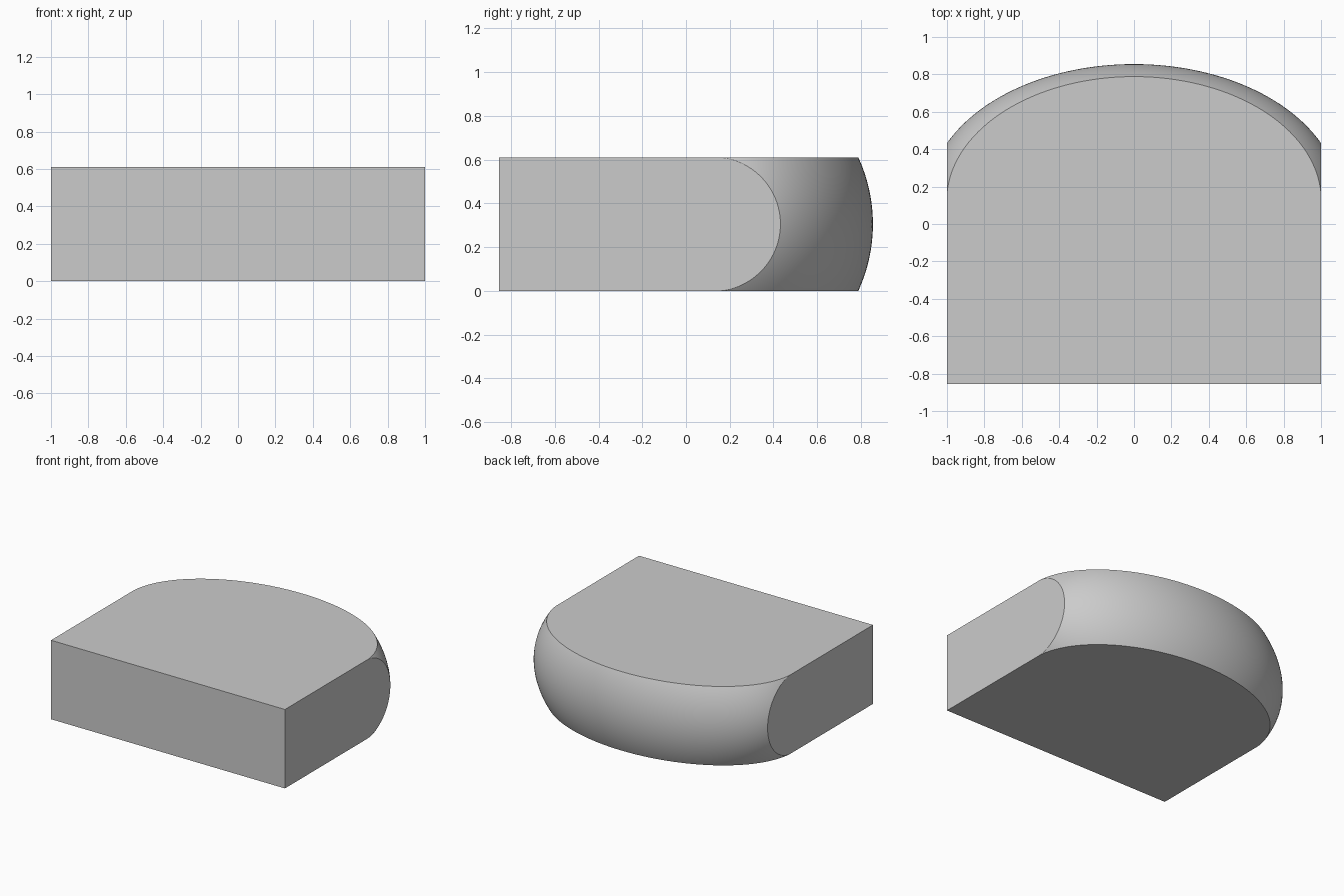
import bpy, bmesh, math

cube = bpy.data.objects.get("Cube")
if cube:
    bpy.data.objects.remove(cube, do_unlink=True)

# Block dimensions and the ellipsoid that shapes its back
FRONT_Y, HEIGHT = -0.855, 0.61
CENTRE_Y, RADIUS, WIDE_RADIUS = 0.125, 0.73, 1.1022
COLS, ROWS = 96, 48

grey = bpy.data.materials.new("light grey")
grey.use_nodes = True
colour = (0.6, 0.6, 0.6, 1)
grey.diffuse_color = colour
grey.node_tree.nodes["Principled BSDF"].inputs["Base Color"].default_value = colour


def spread(i, n):
    """Steps from -1 to 1, closer together at the ends."""
    return -math.cos(math.pi * i / n)


def back_point(i, j):
    x = spread(i, COLS)
    z = spread(j, ROWS) * HEIGHT / 2
    depth = 1 - (x / WIDE_RADIUS) ** 2 - (z / RADIUS) ** 2
    return x, CENTRE_Y + RADIUS * math.sqrt(max(depth, 0)), z + HEIGHT / 2


bm = bmesh.new()

# Domed back
grid = [[bm.verts.new(back_point(i, j)) for j in range(ROWS + 1)] for i in range(COLS + 1)]
for i in range(COLS):
    for j in range(ROWS):
        a, b = grid[i], grid[i + 1]
        bm.faces.new((a[j], a[j + 1], b[j + 1], b[j])).smooth = True

# Flat front, bottom, top and sides
low_r, low_l, high_r, high_l = [
    bm.verts.new((x, FRONT_Y, z)) for z in (0, HEIGHT) for x in (-1, 1)]
bottom_edge = [col[0] for col in grid]
top_edge = [col[-1] for col in grid]
for loop in ((low_r, low_l, high_l, high_r),
             [low_l, low_r] + bottom_edge,
             [high_l, high_r] + top_edge,
             [high_r, low_r] + grid[0],
             [high_l, low_l] + grid[-1]):
    bm.faces.new(loop)
bmesh.ops.recalc_face_normals(bm, faces=bm.faces)

mesh = bpy.data.meshes.new("domed_block")
bm.to_mesh(mesh)
bm.free()
mesh.materials.append(grey)
block = bpy.data.objects.new("domed_block", mesh)
bpy.context.collection.objects.link(block)
